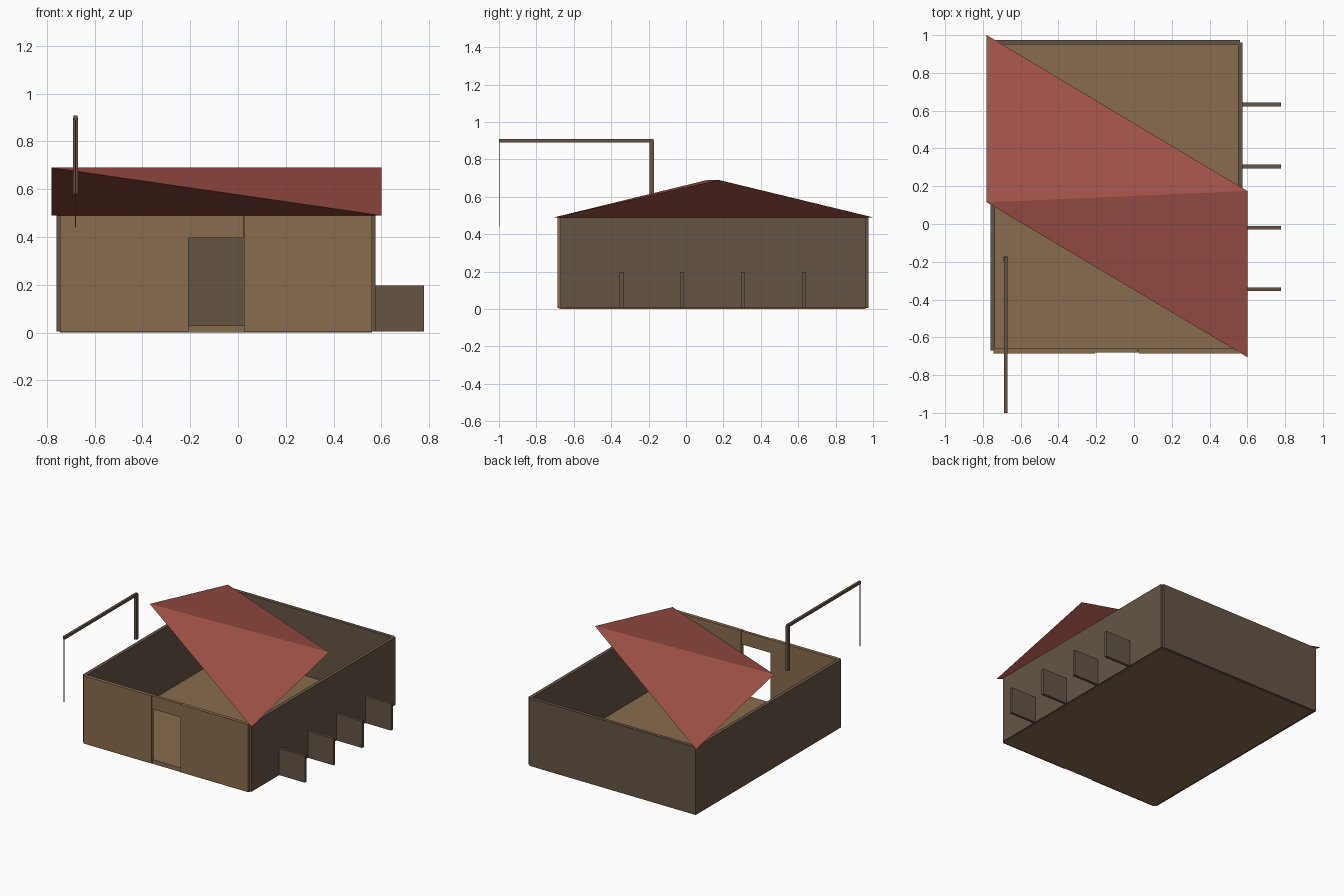
import bpy, bmesh

if "Cube" in bpy.data.objects:
    bpy.data.objects.remove(bpy.data.objects["Cube"])


def material(name, rgb):
    m = bpy.data.materials.new(name)
    m.diffuse_color = (*rgb, 1)
    m.use_nodes = True
    m.node_tree.nodes["Principled BSDF"].inputs["Base Color"].default_value = m.diffuse_color
    return m


TAN = material("tan_plaster", (0.25, 0.15, 0.075))
BROWN = material("dark_timber", (0.13, 0.09, 0.06))
RED = material("red_roof", (0.36, 0.085, 0.065))


def finish(name, bm, mat):
    bmesh.ops.recalc_face_normals(bm, faces=bm.faces)
    me = bpy.data.meshes.new(name)
    bm.to_mesh(me)
    bm.free()
    me.materials.append(mat)
    ob = bpy.data.objects.new(name, me)
    bpy.context.collection.objects.link(ob)
    return ob


def box(name, xs, ys, zs, mat):
    """Box between the given x, y and z limits."""
    bm = bmesh.new()
    bmesh.ops.create_cube(bm, size=1)
    for v in bm.verts:
        v.co = [lim[0] if c < 0 else lim[1] for c, lim in zip(v.co, (xs, ys, zs))]
    return finish(name, bm, mat)


H = 0.49

# Floor slab
box("floor", (-0.745, 0.56), (-0.675, 0.96), (0, 0.03), TAN)

# Side and back walls
box("left_wall", (-0.76, -0.735), (-0.67, 0.975), (0.005, H), BROWN)
box("right_wall", (0.55, 0.575), (-0.67, 0.962), (0.005, H), BROWN)
box("back_wall", (-0.745, 0.56), (0.95, 0.975), (0.005, H), BROWN)

# Front wall with door opening
FRONT = (-0.686, -0.66)
box("front_wall_left", (-0.745, -0.207), FRONT, (0.005, H), TAN)
box("front_wall_right", (0.025, 0.56), FRONT, (0.005, H), TAN)
box("door_lintel", (-0.207, 0.022), (-0.68, -0.66), (0.395, H), TAN)

# Stall dividers along the right side
for i, y in enumerate((-0.345, -0.02, 0.305, 0.632)):
    box(f"stall_divider_{i + 1}", (0.57, 0.778), (y - 0.01, y + 0.01),
        (0.005, 0.197), BROWN)

# Four-faced twisted roof: two eave corners and two ridge ends
bm = bmesh.new()
for co in ((-0.78, 1.0, H), (-0.78, 0.115, 0.69), (0.6, 0.175, 0.69), (0.6, -0.705, H)):
    bm.verts.new(co)
bmesh.ops.convex_hull(bm, input=bm.verts)
finish("roof", bm, RED)

# Hoist: post, beam and hanging rope
box("hoist_post", (-0.69, -0.67), (-0.195, -0.172), (0.58, 0.9), BROWN)
box("hoist_beam", (-0.689, -0.671), (-1.0, -0.175), (0.89, 0.908), BROWN)
box("hoist_rope", (-0.682, -0.678), (-1.0, -0.996), (0.44, 0.895), BROWN)
